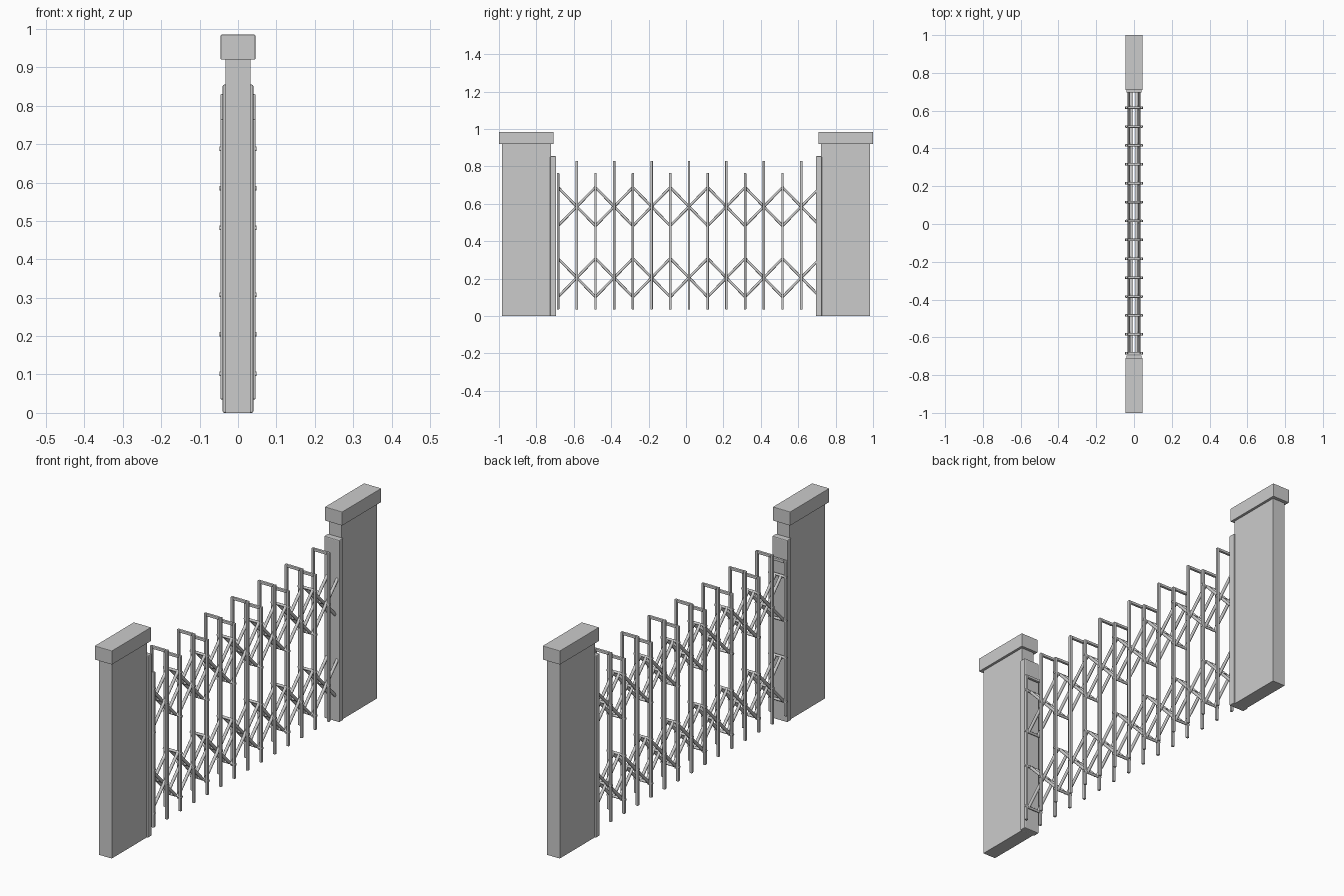
import bpy, bmesh, math
from mathutils import Matrix, Vector

cube = bpy.data.objects.get("Cube")
if cube:
    bpy.data.objects.remove(cube, do_unlink=True)

grey = bpy.data.materials.new("plain_grey")
grey.use_nodes = True
colour = (0.6, 0.6, 0.6, 1)
grey.diffuse_color = colour
grey.node_tree.nodes["Principled BSDF"].inputs["Base Color"].default_value = colour


def finish(name, bm, bevel=0):
    mesh = bpy.data.meshes.new(name)
    bm.to_mesh(mesh)
    bm.free()
    mesh.materials.append(grey)
    ob = bpy.data.objects.new(name, mesh)
    bpy.context.collection.objects.link(ob)
    if bevel:
        mod = ob.modifiers.new("soft_edges", 'BEVEL')
        mod.width = bevel
        mod.segments = 2
    return ob


def add_box(bm, lo, hi):
    lo, hi = Vector(lo), Vector(hi)
    size = hi - lo
    bmesh.ops.create_cube(bm, size=1, matrix=Matrix.Translation((lo + hi) / 2) @ Matrix.Diagonal((*size, 1)))


def add_rod(bm, a, b, radius):
    a, b = Vector(a), Vector(b)
    turn = (b - a).to_track_quat('Z', 'Y').to_matrix().to_4x4()
    bmesh.ops.create_cone(bm, cap_ends=True, segments=12, radius1=radius, radius2=radius,
                          depth=(b - a).length, matrix=Matrix.Translation((a + b) / 2) @ turn)


def box_object(name, half_x, y0, y1, z0, z1, bevel):
    bm = bmesh.new()
    add_box(bm, (-half_x, min(y0, y1), z0), (half_x, max(y0, y1), z1))
    finish(name, bm, bevel)


# Gate posts with caps and jambs
for side, s in (("front", -1), ("back", 1)):
    box_object(side + "_pillar", 0.033, s * 0.722, s * 0.984, 0, 0.925, 0.001)
    box_object(side + "_cap", 0.045, s * 0.709, s, 0.92, 0.985, 0.002)
    box_object(side + "_jamb", 0.04, s * 0.695, s * 0.726, 0, 0.855, 0.004)

# Hoop frames, alternately short and tall
STEP, FIRST, COUNT = 0.1, -0.684, 14
MIDS, REACH = (0.205, 0.585), 0.103
OUT, T = 0.046, 0.013
pins = bmesh.new()
for i in range(COUNT):
    y = FIRST + i * STEP
    tall = i % 2 == 1
    top = 0.83 if tall else 0.765
    bm = bmesh.new()
    for s in (-1, 1):
        x = s * (OUT - T / 2)
        add_box(bm, (x - T / 2, y - T / 2, 0.035), (x + T / 2, y + T / 2, top))
    add_box(bm, (T - OUT, y - T / 2, top - T), (OUT - T, y + T / 2, top))
    finish(("tall" if tall else "short") + "_hoop_%d" % (i + 1), bm, 0.003)
    # Cross pins at the lattice joints
    for mid in MIDS:
        for z in ([mid] if tall else [mid - REACH, mid + REACH]):
            add_rod(pins, (-0.048, y, z), (0.048, y, z), 0.006)
finish("cross_pins", pins)

# Folding lattice: crossed rods pivoting on the tall hoops
for mid in MIDS:
    bm = bmesh.new()
    for i in range(1, COUNT, 2):
        y = FIRST + i * STEP
        for s in (-1, 1):
            for slope, x in ((1, 0.027), (-1, 0.015)):
                add_rod(bm, (s * x, y - STEP, mid - slope * REACH),
                        (s * x, y + STEP, mid + slope * REACH), 0.007)
    finish("lower_lattice" if mid < 0.4 else "upper_lattice", bm)

# Smooth the round rods while keeping their ends crisp
for ob in bpy.context.scene.objects:
    ob.select_set(ob.name in ("cross_pins", "lower_lattice", "upper_lattice"))
    if ob.select_get():
        bpy.context.view_layer.objects.active = ob
bpy.ops.object.shade_smooth_by_angle(angle=math.radians(40))
